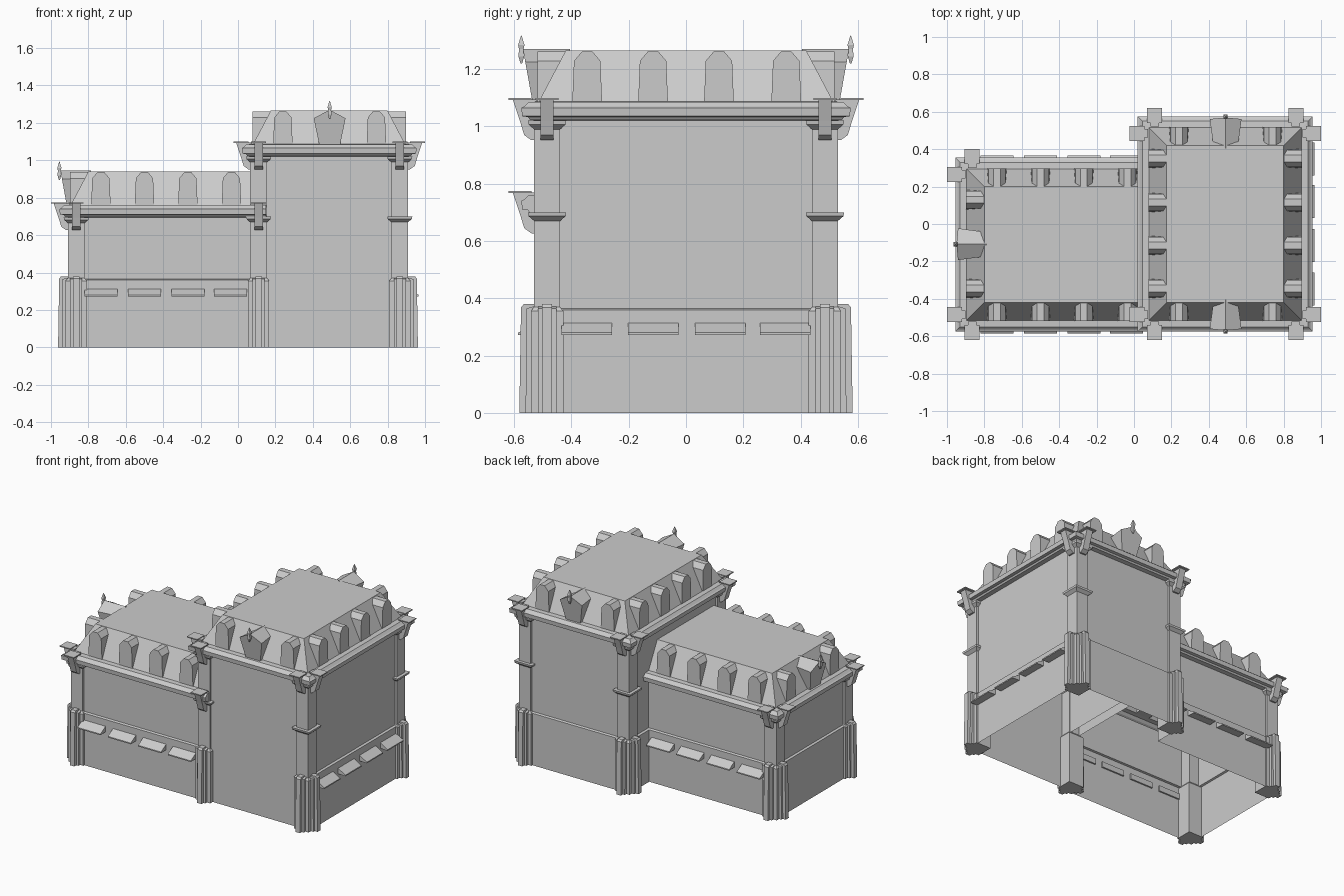
import bpy, bmesh
from math import pi
from mathutils import Matrix, Vector

cube = bpy.data.objects.get("Cube")
if cube:
    bpy.data.objects.remove(cube)

stone = bpy.data.materials.new("grey_stone")
stone.use_nodes = True
stone.diffuse_color = (0.6, 0.6, 0.6, 1)
stone.node_tree.nodes["Principled BSDF"].inputs["Base Color"].default_value = (0.6, 0.6, 0.6, 1)


def loft(name, rings, matrix=Matrix(), bottom=True, top=True):
    """Skin a list of matching point rings, optionally capping the ends."""
    bm = bmesh.new()
    loops = [[bm.verts.new(matrix @ Vector(p)) for p in ring] for ring in rings]
    for a, b in zip(loops, loops[1:]):
        n = len(a)
        for i in range(n):
            j = (i + 1) % n
            bm.faces.new((a[i], a[j], b[j], b[i]))
    if bottom:
        bm.faces.new(loops[0][::-1])
    if top:
        bm.faces.new(loops[-1])
    bmesh.ops.remove_doubles(bm, verts=bm.verts, dist=0.0001)
    bmesh.ops.recalc_face_normals(bm, faces=bm.faces)
    mesh = bpy.data.meshes.new(name)
    bm.to_mesh(mesh)
    bm.free()
    mesh.materials.append(stone)
    obj = bpy.data.objects.new(name, mesh)
    bpy.context.collection.objects.link(obj)
    return obj


def rect(x0, x1, y0, y1, z):
    return [(x0, y0, z), (x1, y0, z), (x1, y1, z), (x0, y1, z)]


def box(name, x0, x1, y0, y1, z0, z1, m=Matrix()):
    return loft(name, [rect(x0, x1, y0, y1, z0), rect(x0, x1, y0, y1, z1)], m)


def extrude_side(name, profile, half, m):
    """Extrude an (outward, height) profile along the wall."""
    return loft(name, [[(s * half, -w, z) for w, z in profile] for s in (-1, 1)], m)


# Local frames: x runs along the wall, -y points outward
FRONT, RIGHT, BACK, LEFT = 0, pi / 2, pi, -pi / 2


def frame(x, y, angle, z=0):
    return Matrix.Translation((x, y, z)) @ Matrix.Rotation(angle, 4, 'Z')


TX0, TX1, TY = 0.065, 0.91, 0.53      # tall block
LX0, LX1, LY0, LY1 = -0.91, 0.15, -0.53, 0.31   # low wing
TALL_EAVE, LOW_EAVE = 1.02, 0.695
COL = 0.09


# Base wall, L-shaped and open underneath
def footprint(d, z):
    f = -TY + 0.015
    pts = [(LX0 - d, LY0 - d), (0.115, LY0 - d), (0.115, f), (0.86, f), (0.86, -TY - d),
           (TX1 + d, -TY - d), (TX1 + d, TY + d), (TX0 - d, TY + d),
           (TX0 - d, LY1 + d), (LX0 - d, LY1 + d)]
    return [(x, y, z) for x, y in pts]


loft("base_wall", [footprint(0, 0), footprint(0, 0.36), footprint(-0.015, 0.365)],
     bottom=False, top=False)


# Upper walls, eave mouldings and mansard roofs
def storey(name, x0, x1, y0, y1, eave, open_right):
    def ring(d, z):
        return rect(x0 - d, x1 if open_right else x1 + d, y0 - d, y1 + d, z)
    loft(name + "_walls", [ring(-0.015, 0.362), ring(-0.015, eave)], bottom=False, top=False)
    cornice = [(-0.015, 0), (0.015, 0.003), (0.022, 0.013), (0.042, 0.016),
               (0.045, 0.045), (0.035, 0.05), (0.02, 0.065), (-0.015, 0.067)]
    loft(name + "_cornice", [ring(d, eave + z) for d, z in cornice], bottom=False, top=False)
    loft(name + "_roof", [ring(-0.015, eave + 0.065), ring(-0.11, eave + 0.245)], bottom=False)


storey("tall_block", TX0, TX1, -TY, TY, TALL_EAVE, False)
storey("low_wing", LX0, LX1, LY0, LY1, LOW_EAVE, True)


# Eave bracket with its cap plate, placed on a column face
def bracket(x, y, angle, eave):
    m = frame(x, y, angle, eave)
    profile = [(-0.01, -0.068), (0.01, -0.068), (0.035, -0.05), (0.05, 0.0),
               (0.06, 0.03), (0.075, 0.075), (-0.01, 0.075)]
    extrude_side("eave_bracket", profile, 0.023, m)
    box("bracket_plate", -0.04, 0.04, -0.09, -0.01, 0.073, 0.08, m)


# Corner column with stepped pier, ribs and brackets
def corner(x, y, sx, sy, eave, band):
    cx, cy, h = x - sx * COL / 2, y - sy * COL / 2, COL / 2
    m = frame(cx, cy, 0)
    box("corner_column", -h, h, -h, h, 0, eave + 0.02, m)
    p = h + 0.012
    loft("pier", [rect(-p, p, -p, p, 0), rect(-p, p, -p, p, 0.355),
                  rect(-h, h, -h, h, 0.37)], m)
    for angle in (FRONT if sy < 0 else BACK, RIGHT if sx > 0 else LEFT):
        face = frame(cx, cy, angle) @ Matrix.Translation((0, -h, 0))
        fx, fy, _ = face.translation
        extrude_side("pier_step", [(0, 0), (0.03, 0), (0.027, 0.365), (0, 0.372)], 0.032, face)
        extrude_side("pier_rib", [(0, 0), (0.052, 0), (0.046, 0.368), (0.036, 0.38), (0, 0.38)],
                     0.017, face)
        bracket(fx, fy, angle, eave)
    tops = [eave - 0.03] + ([0.67] if band else [])
    for z in tops:
        loft("column_band", [rect(-h, h, -h, h, z), rect(-h - .02, h + .02, -h - .02, h + .02, z + .017),
                             rect(-h - .022, h + .022, -h - .022, h + .022, z + .03)], m)


for sx, x in ((-1, TX0), (1, TX1)):
    for sy in (-1, 1):
        corner(x, sy * TY, sx, sy, TALL_EAVE, True)
for sy, y in ((-1, LY0), (1, LY1)):
    corner(LX0, y, -1, sy, LOW_EAVE, False)
bracket(TX0 + COL / 2, LY0, FRONT, LOW_EAVE)


# Small dormer windows on the mansard slopes
def dormer(x, y, angle, eave):
    m = frame(x, y, angle, eave + 0.064)
    half = [(0.052, 0), (0.046, 0.145), (0.018, 0.178)]
    outline = half + [(-u, z) for u, z in reversed(half)]
    loft("dormer", [[(u, 0.012, z) for u, z in outline],
                    [(u, 0.125, z) for u, z in outline]], m)


# Large flared dormer with a finial
def grand_dormer(x, y, angle, eave):
    m = frame(x, y, angle, eave + 0.06)
    outline = [(-0.055, 0), (0.055, 0), (0.085, 0.145), (0, 0.19), (-0.085, 0.145)]
    loft("grand_dormer", [[(u, -0.005 - 0.18 * z, z) for u, z in outline],
                          [(u * 0.75, 0.125, z) for u, z in outline]], m)
    spike = [(0.003, 0.14), (0.010, 0.165), (0.008, 0.19), (0.011, 0.205), (0.001, 0.238)]
    loft("finial", [rect(-r, r, -0.045 - r, -0.045 + r, z) for r, z in spike], m)


for y in (-0.345, -0.115, 0.115, 0.35):
    dormer(TX0, y, LEFT, TALL_EAVE)
    dormer(TX1, y, RIGHT, TALL_EAVE)
for y, angle in ((-TY, FRONT), (TY, BACK)):
    dormer(0.24, y, angle, TALL_EAVE)
    dormer(0.74, y, angle, TALL_EAVE)
    grand_dormer(0.49, y, angle, TALL_EAVE)
for x in (-0.733, -0.5, -0.268, -0.035):
    dormer(x, LY0, FRONT, LOW_EAVE)
    dormer(x, LY1, BACK, LOW_EAVE)
for y in (-0.345, 0.13):
    dormer(LX0, y, LEFT, LOW_EAVE)
grand_dormer(LX0, -0.108, LEFT, LOW_EAVE)


# Sloped awnings on the base wall
def awning(x, y, angle):
    extrude_side("awning", [(-0.01, 0.275), (0.056, 0.272), (0.056, 0.28), (0, 0.313), (-0.01, 0.313)],
                 0.088, frame(x, y, angle))


for x in (-0.733, -0.5, -0.268, -0.04):
    awning(x, LY0, FRONT)
    awning(x, LY1, BACK)
for y in (-0.347, -0.115, 0.12, 0.347):
    awning(TX1, y, RIGHT)
